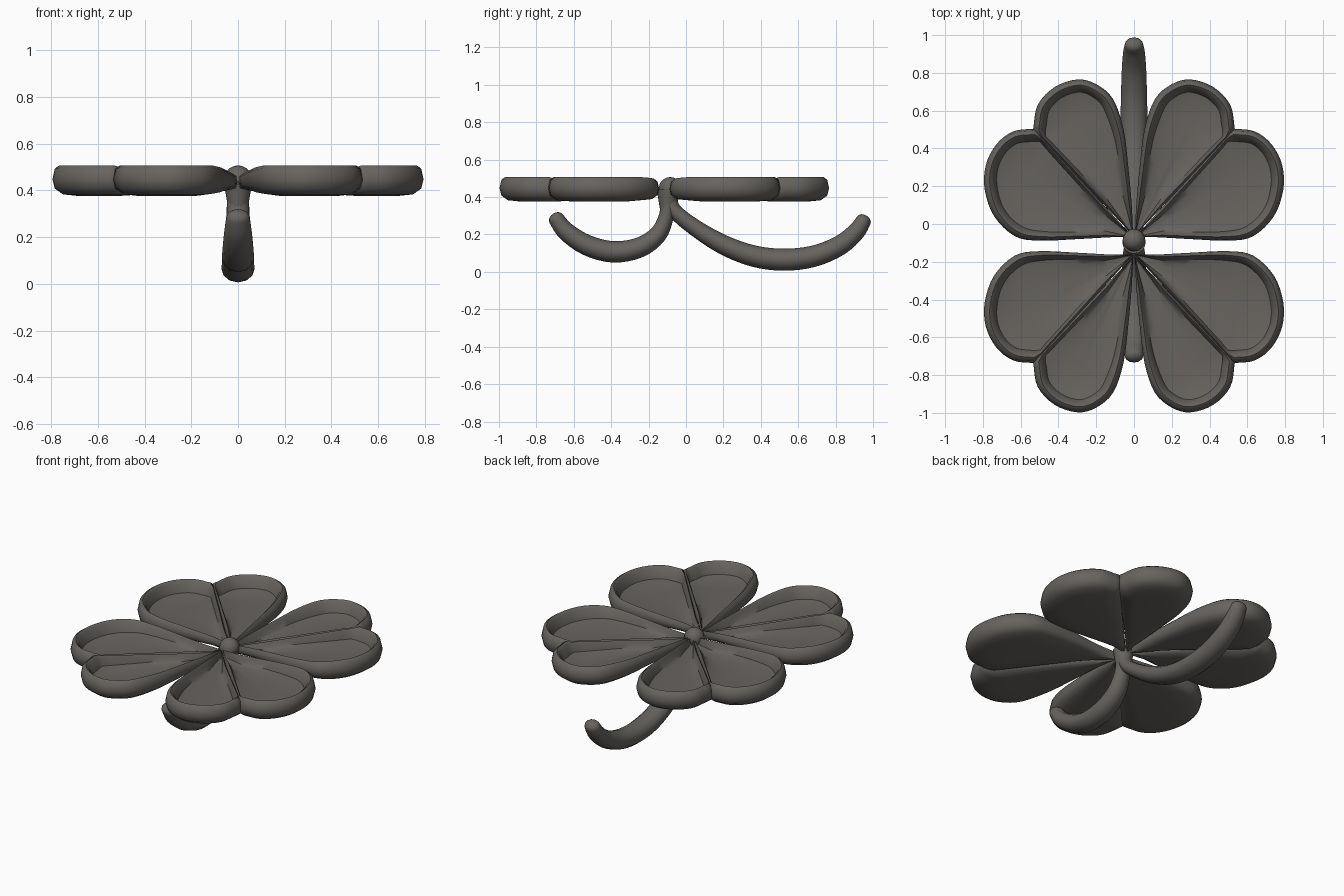
import bpy, bmesh, math
from mathutils import Vector

if "Cube" in bpy.data.objects:
    bpy.data.objects.remove(bpy.data.objects["Cube"])

HUB = Vector((0, -0.08))
mat = bpy.data.materials.new("dark warm grey")
mat.diffuse_color = (0.135, 0.126, 0.115, 1)
mat.use_nodes = True
mat.node_tree.nodes["Principled BSDF"].inputs["Base Color"].default_value = mat.diffuse_color


def spline(pts, n):
    """Open Catmull-Rom through pts, n samples per span."""
    p = [Vector(q) for q in pts]
    p = [2 * p[0] - p[1]] + p + [2 * p[-1] - p[-2]]
    out = []
    for i in range(1, len(p) - 2):
        a, b, c, d = p[i - 1:i + 3]
        for k in range(n):
            t = k / n
            out.append(0.5 * (2 * b + (c - a) * t + (2 * a - 5 * b + 4 * c - d) * t * t
                              + (3 * b - a - 3 * c + d) * t ** 3))
    return out + [p[-2]]


def loft(bm, rings):
    """Skin a list of closed rings and cap both ends."""
    vs = [[bm.verts.new(c) for c in r] for r in rings]
    n = len(vs[0])
    for a, b in zip(vs, vs[1:]):
        for i in range(n):
            bm.faces.new((a[i], a[(i + 1) % n], b[(i + 1) % n], b[i]))
    bm.faces.new(vs[0])
    bm.faces.new(vs[-1])


def finish(bm, name):
    bmesh.ops.recalc_face_normals(bm, faces=bm.faces)
    me = bpy.data.meshes.new(name)
    bm.to_mesh(me)
    bm.free()
    ob = bpy.data.objects.new(name, me)
    bpy.context.collection.objects.link(ob)
    me.materials.append(mat)
    bpy.ops.object.select_all(action='DESELECT')
    ob.select_set(True)
    bpy.context.view_layer.objects.active = ob
    bpy.ops.object.shade_smooth_by_angle(angle=math.radians(50))


# lobe outlines from hub round to the notch, plus the lobe centre
LOBES = [
    ([(0.005, -0.06), (0.012, 0.1), (0.03, 0.3), (0.055, 0.5), (0.11, 0.66), (0.2, 0.74),
      (0.3, 0.765), (0.42, 0.725), (0.51, 0.63), (0.535, 0.495)], (0.3, 0.52)),
    ([(0.005, -0.07), (0.12, -0.07), (0.3, -0.08), (0.5, -0.088), (0.63, -0.065), (0.74, 0.04),
      (0.79, 0.18), (0.785, 0.31), (0.73, 0.42), (0.64, 0.49), (0.525, 0.505)], (0.56, 0.22)),
]


def lobe(bm, pts, centre, place):
    edge = spline(pts, 4)
    n_edge = len(edge)
    tip, notch, centre = edge[0], edge[-1], Vector(centre)
    edge += [notch.lerp(tip, k / 14) for k in range(1, 14)]
    axis = centre - tip
    info = []
    for i, p in enumerate(edge):
        t = max(0.02, min(1, (p - tip).dot(axis) / axis.length_squared))
        r = min(1, (p - HUB).length / 0.7)
        w = 0.022 if i >= n_edge else 0.016 + 0.034 * r
        info.append((p, tip + axis * t - p, w, 0.46 + 0.047 * r - (0.012 if i >= n_edge else 0),
                     0.41 - 0.035 * r))
    # (share of distance to axis, share of rim width, height rule)
    section = [
        (0.9, 0, lambda t, b: 0.42), (0.5, 0, lambda t, b: 0.423),
        (0, 1.35, lambda t, b: 0.435), (0, 0.95, lambda t, b: t - 0.014),
        (0, 0.6, lambda t, b: t), (0, 0.2, lambda t, b: t - 0.014),
        (0, 0, lambda t, b: b + (t - b) * 0.55), (0, 0.2, lambda t, b: b + (t - b) * 0.25),
        (0, 0.9, lambda t, b: b + 0.008), (0.5, 0, lambda t, b: b), (0.9, 0, lambda t, b: b),
    ]
    rings = []
    for share, rim, height in section:
        ring = []
        for p, inward, w, top, bot in info:
            d = inward.length
            q = p + inward * (share if share else min(rim * w / d, 0.33 * rim))
            ring.append(place(q.x, q.y, height(top, bot)))
        rings.append(ring)
    loft(bm, rings)


# four heart-shaped leaves, mirrored left/right and front/back
for side, sx in (("right", 1), ("left", -1)):
    for end in ("back", "front"):
        def place(x, y, z):
            return (sx * x, y if end == "back" else -0.232 - y, z)
        bm = bmesh.new()
        for pts, centre in LOBES:
            lobe(bm, pts, centre, place)
        finish(bm, f"leaf_{end}_{side}")


def stem(name, pts):
    """Round tube in the y-z plane; each point is (y, z, radius)."""
    path = spline(pts, 4)
    rings = []
    last = len(path) - 1
    end_dir = (path[-1].xy - path[-2].xy).normalized()
    r_end = path[-1].z
    # rounded tip
    stations = [(p.xy, p.z) for p in path]
    for a in (25, 50, 75):
        s, c = math.sin(math.radians(a)), math.cos(math.radians(a))
        stations.append((path[-1].xy + end_dir * r_end * 0.7 * s, r_end * c))
    for i, (p, r) in enumerate(stations):
        if i >= last:
            d = end_dir
        else:
            d = (stations[i + 1][0] - stations[max(i - 1, 0)][0]).normalized()
        nrm = Vector((-d.y, d.x))
        ring = []
        for k in range(12):
            a = math.tau * k / 12
            q = p + nrm * (r * 0.95 * math.sin(a))
            ring.append((1.15 * r * math.cos(a), q.x, q.y))
        rings.append(ring)
    bm = bmesh.new()
    loft(bm, rings)
    finish(bm, name)


# two curved stems under the leaves
stem("stem_back", [(-0.09, 0.40, 0.04), (-0.06, 0.325, 0.042), (0.05, 0.235, 0.047),
                   (0.2, 0.145, 0.055), (0.36, 0.085, 0.06), (0.52, 0.065, 0.062),
                   (0.68, 0.083, 0.06), (0.82, 0.14, 0.056), (0.91, 0.215, 0.05),
                   (0.95, 0.275, 0.043)])
stem("stem_front", [(-0.095, 0.40, 0.042), (-0.105, 0.3, 0.042), (-0.15, 0.2, 0.05),
                    (-0.25, 0.13, 0.057), (-0.39, 0.107, 0.06), (-0.53, 0.143, 0.058),
                    (-0.64, 0.215, 0.052), (-0.695, 0.285, 0.044)])

# neck below the hub
bm = bmesh.new()
bmesh.ops.create_cone(bm, cap_ends=True, segments=16, radius1=0.04, radius2=0.062, depth=0.13)
bmesh.ops.translate(bm, verts=bm.verts, vec=(0, -0.095, 0.375))
finish(bm, "neck")

# round button in the middle
bm = bmesh.new()
bmesh.ops.create_uvsphere(bm, u_segments=16, v_segments=10, radius=0.06)
bmesh.ops.translate(bm, verts=bm.verts, vec=(0, -0.085, 0.447))
finish(bm, "centre_button")
